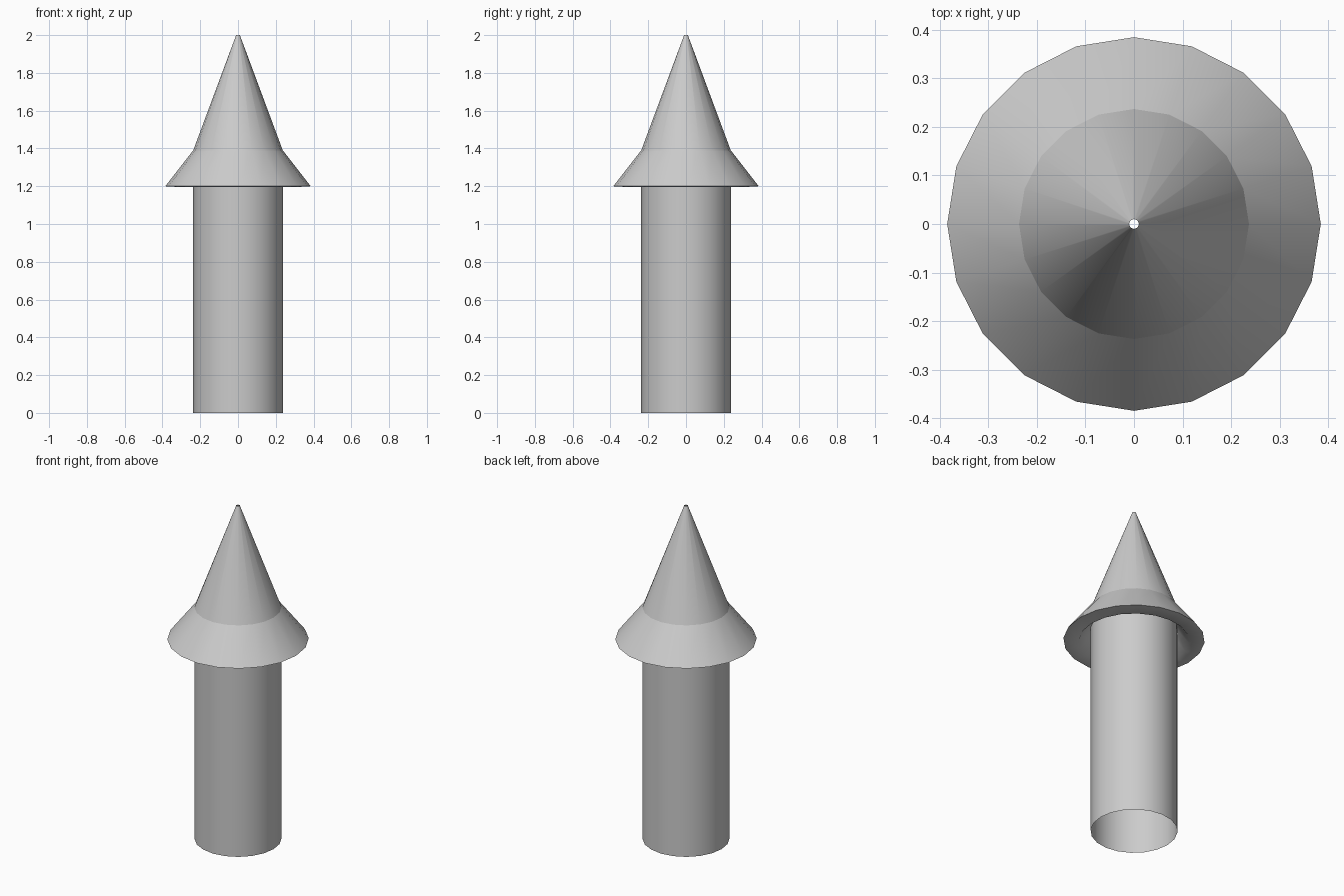
import bpy
import bmesh
import math

if "Cube" in bpy.data.objects:
    bpy.data.objects.remove(bpy.data.objects["Cube"])

SIDES = 20


def lathe(name, profile, angle):
    """Spin an open (radius, z) profile, listed bottom to top on the outside."""
    bm = bmesh.new()
    rings = []
    for r, z in profile:
        rings.append([bm.verts.new((r * math.cos(2 * math.pi * i / SIDES),
                                    r * math.sin(2 * math.pi * i / SIDES), z))
                      for i in range(SIDES)])
    for a, b in zip(rings, rings[1:]):
        for i in range(SIDES):
            j = (i + 1) % SIDES
            bm.faces.new((a[i], a[j], b[j], b[i]))
    mesh = bpy.data.meshes.new(name)
    bm.to_mesh(mesh)
    bm.free()
    obj = bpy.data.objects.new(name, mesh)
    bpy.context.collection.objects.link(obj)
    bpy.ops.object.select_all(action='DESELECT')
    obj.select_set(True)
    bpy.context.view_layer.objects.active = obj
    bpy.ops.object.shade_smooth_by_angle(angle=math.radians(angle))
    return obj


# Hollow stem, open at the bottom
lathe("stem", [(0.237, 0.0), (0.237, 1.27)], 30)

# Flared brim: recessed underside, thin lip, sloping outer face
lathe("brim", [(0.237, 1.27), (0.30, 1.195), (0.385, 1.2), (0.237, 1.39)], 60)

# Pointed tip with a tiny opening at the top
lathe("tip_cone", [(0.237, 1.39), (0.01, 2.0)], 30)
